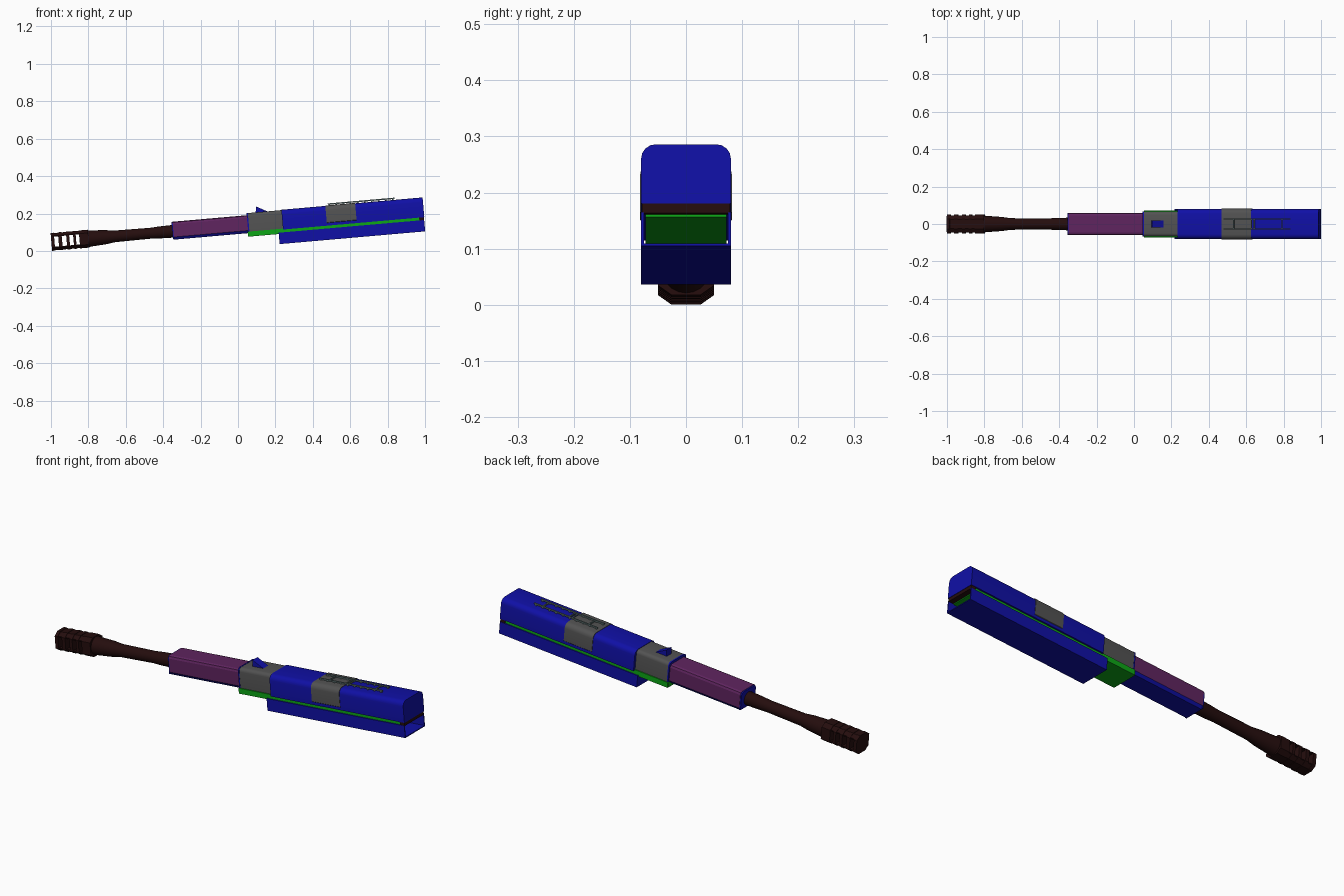
import bpy, bmesh, math
from mathutils import Matrix

if "Cube" in bpy.data.objects:
    bpy.data.objects.remove(bpy.data.objects["Cube"])

# The parts are laid out level along x, then tilted by five degrees
TILT = Matrix.Rotation(math.radians(-5), 4, 'Y')
AXIS = 0.135  # height of the barrel axis


def material(name, rgb):
    m = bpy.data.materials.new(name)
    m.diffuse_color = (*rgb, 1)
    m.use_nodes = True
    m.node_tree.nodes["Principled BSDF"].inputs["Base Color"].default_value = m.diffuse_color
    return m


BLUE = material("blue", (0.005, 0.005, 0.38))
PURPLE = material("purple", (0.115, 0.018, 0.115))
GREY = material("grey", (0.085, 0.085, 0.085))
GREEN = material("green", (0.004, 0.38, 0.008))
BROWN = material("dark brown", (0.018, 0.004, 0.004))
SLATE = material("slate", (0.10, 0.15, 0.15))


def finish(name, bm, mat, smooth=False):
    bmesh.ops.recalc_face_normals(bm, faces=bm.faces)
    bm.transform(TILT)
    me = bpy.data.meshes.new(name)
    bm.to_mesh(me)
    bm.free()
    me.materials.append(mat)
    ob = bpy.data.objects.new(name, me)
    bpy.context.collection.objects.link(ob)
    if smooth:
        bpy.ops.object.select_all(action='DESELECT')
        ob.select_set(True)
        bpy.context.view_layer.objects.active = ob
        bpy.ops.object.shade_smooth_by_angle(angle=math.radians(35))
    return ob


def prism(name, section, x0, x1, mat, smooth=False):
    """Extrude a (y, z) section from x0 to x1."""
    bm = bmesh.new()
    face = bm.faces.new([bm.verts.new((x0, y, z)) for y, z in section])
    ext = bmesh.ops.extrude_face_region(bm, geom=[face], use_keep_orig=True)
    verts = [v for v in ext['geom'] if isinstance(v, bmesh.types.BMVert)]
    bmesh.ops.translate(bm, verts=verts, vec=(x1 - x0, 0, 0))
    return finish(name, bm, mat, smooth)


def arch(half, z0, z1, r, cut=0.0, steps=4):
    """Box section with rounded top corners and optional bottom chamfer."""
    right = [(half - cut, z0)] + ([(half, z0 + cut)] if cut else [])
    for i in range(steps + 1):
        a = math.pi / 2 * i / steps
        right.append((half - r + r * math.cos(a), z1 - r + r * math.sin(a)))
    return right + [(-y, z) for y, z in reversed(right)]


def rect(half, z0, z1):
    return [(half, z0), (half, z1), (-half, z1), (-half, z0)]


def bar(name, x0, x1, y0, y1, z0, z1, mat):
    return prism(name, [(y0, z0), (y1, z0), (y1, z1), (y0, z1)], x0, x1, mat)


# Receiver cover with sleeve, and the narrower front block
prism("receiver_cover", arch(0.08, 0.093, 0.199, 0.026), 0.25, 1.008, BLUE, True)
prism("cover_sleeve", arch(0.082, 0.102, 0.201, 0.026, 0.008), 0.486, 0.646, GREY, True)
prism("front_block", arch(0.067, 0.095, 0.197, 0.018), 0.07, 0.255, GREY, True)
prism("front_block_collar", arch(0.068, 0.095, 0.198, 0.018), 0.063, 0.07, BLUE, True)

# Inner frame showing in the gap, and the brown end strip
prism("inner_frame", rect(0.072, 0.071, 0.098), 0.062, 0.98, GREEN)
prism("front_frame_lip", rect(0.067, 0.071, 0.095), 0.06, 0.23, GREEN)
prism("end_strip", rect(0.078, 0.076, 0.093), 0.98, 1.006, BROWN)

# Lower trough, open at the end
T = 0.005
prism("lower_trough", [(-0.08, 0.078), (-0.08, 0.017), (0.08, 0.017), (0.08, 0.078),
                       (0.08 - T, 0.078), (0.08 - T, 0.017 + T),
                       (-0.08 + T, 0.017 + T), (-0.08 + T, 0.078)], 0.225, 1.006, BLUE)
prism("trough_front", rect(0.079, 0.018, 0.078), 0.225, 0.23, BLUE)

# Handguard over its base
prism("handguard", arch(0.06, 0.104, 0.186, 0.014, steps=2), -0.335, 0.064, PURPLE)
prism("handguard_base", [(0.05, 0.09), (0.06, 0.104), (-0.06, 0.104), (-0.05, 0.09)],
      -0.337, 0.064, BLUE)
prism("handguard_cap", arch(0.058, 0.094, 0.184, 0.014, steps=2), -0.341, -0.334, BLUE)

# Barrel, turned from a profile
bm = bmesh.new()
N = 20
rings = []
for x, r in [(-0.81, 0.047), (-0.775, 0.043), (-0.70, 0.038), (-0.65, 0.031),
             (-0.46, 0.029), (-0.41, 0.032), (-0.33, 0.034)]:
    rings.append([bm.verts.new((x, r * math.cos(2 * math.pi * i / N),
                                AXIS + r * math.sin(2 * math.pi * i / N))) for i in range(N)])
for a, b in zip(rings, rings[1:]):
    for i in range(N):
        bm.faces.new((a[i], a[(i + 1) % N], b[(i + 1) % N], b[i]))
bm.faces.new(rings[0])
bm.faces.new(rings[-1])
finish("barrel", bm, BROWN, True)

# Muzzle brake: top and bottom plates joined by walls, with open side slots
WALLS = [(-0.99, -0.973), (-0.951, -0.932), (-0.908, -0.892),
         (-0.871, -0.857), (-0.839, -0.79)]
octagon = [(0.05, -0.031), (0.05, 0.031), (0.026, 0.048), (-0.026, 0.048),
           (-0.05, 0.031), (-0.05, -0.031), (-0.026, -0.048), (0.026, -0.048)]
for x0, x1 in WALLS:
    prism("muzzle_wall", [(y, AXIS + z) for y, z in octagon], x0, x1, BROWN)
for s in (1, -1):
    prism("muzzle_plate", [(y, AXIS + s * z) for y, z in
                           [(0.045, 0.027), (0.045, 0.032), (0.025, 0.046),
                            (-0.025, 0.046), (-0.045, 0.032), (-0.045, 0.027)]],
          -0.985, -0.80, BROWN)

# Front sight: a small wedge
bm = bmesh.new()
sides = [[bm.verts.new((x, y, z)) for x, z in [(0.112, 0.195), (0.178, 0.195), (0.116, 0.229)]]
         for y in (-0.02, 0.02)]
for s in sides:
    bm.faces.new(s)
for i in range(3):
    j = (i + 1) % 3
    bm.faces.new((sides[0][i], sides[0][j], sides[1][j], sides[1][i]))
finish("front_sight", bm, BLUE)

# Top rail: two runners, cross bars and short feet
for s in (-1, 1):
    bar("rail_runner", 0.50, 0.858, s * 0.027 - 0.003, s * 0.027 + 0.003, 0.204, 0.211, SLATE)
    for i in range(10):
        x = 0.503 + 0.038 * i
        bar("rail_foot", x, x + 0.008, s * 0.027 - 0.003, s * 0.027 + 0.003,
            0.197, 0.206, SLATE)
for x in (0.55, 0.645, 0.66, 0.81):
    bar("rail_cross_bar", x, x + 0.006, -0.027, 0.027, 0.203, 0.209, SLATE)
